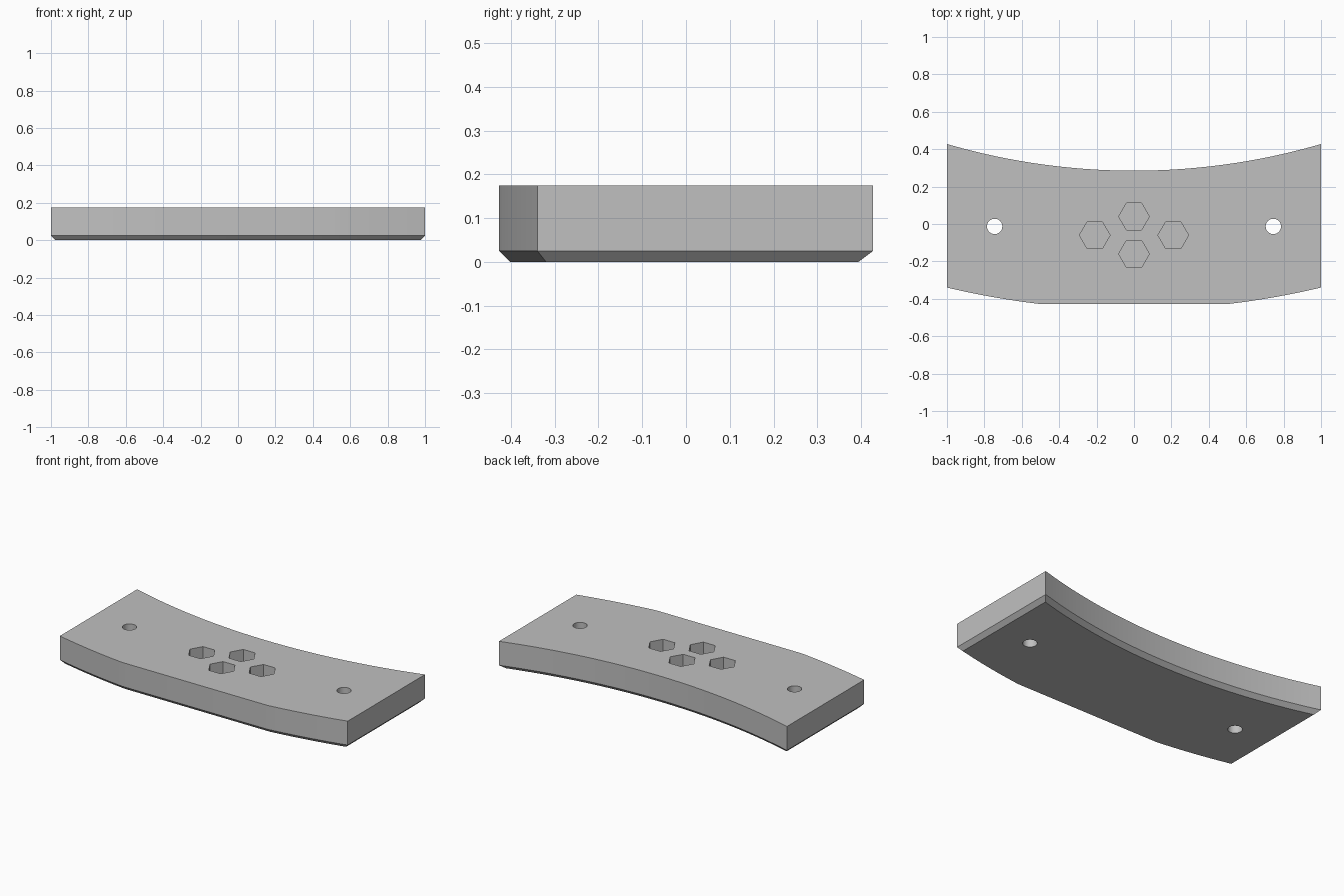
import bpy, bmesh
from math import sqrt, pi
from mathutils import Matrix, Vector

default_cube = bpy.data.objects.get("Cube")
if default_cube:
    bpy.data.objects.remove(default_cube, do_unlink=True)

HEIGHT, CHAMFER = 0.175, 0.025
ARC_CENTRE, BACK_R, FRONT_R, FRONT_Y = 3.865, 3.58, 4.322, -0.4275
BACK_STEPS, FRONT_STEPS = 40, 8
POCKET_DEPTH = 0.125


def new_object(name, bm):
    bmesh.ops.recalc_face_normals(bm, faces=bm.faces)
    mesh = bpy.data.meshes.new(name)
    bm.to_mesh(mesh)
    bm.free()
    obj = bpy.data.objects.new(name, mesh)
    bpy.context.collection.objects.link(obj)
    return obj


def outline(inset):
    """Concave back arc, straight ends, front arcs joined by a flat."""
    half, back, front = 1 - inset, BACK_R + inset, FRONT_R - inset
    flat = FRONT_Y + inset
    bend = sqrt(front ** 2 - (ARC_CENTRE - flat) ** 2)
    points = []
    for i in range(BACK_STEPS + 1):
        x = half * (1 - 2 * i / BACK_STEPS)
        points.append((x, ARC_CENTRE - sqrt(back ** 2 - x * x)))
    xs = [half + (bend - half) * i / FRONT_STEPS for i in range(FRONT_STEPS + 1)]
    for x in [-x for x in xs] + xs[::-1]:
        points.append((x, ARC_CENTRE - sqrt(front ** 2 - x * x)))
    return points


# Curved plate with a chamfered underside
bm = bmesh.new()
rings = [[bm.verts.new((x, y, z)) for x, y in outline(inset)]
         for z, inset in ((0, CHAMFER), (CHAMFER, 0), (HEIGHT, 0))]
bm.faces.new(rings[0])
bm.faces.new(rings[-1])
for low, high in zip(rings, rings[1:]):
    for i in range(len(low)):
        j = (i + 1) % len(low)
        bm.faces.new((low[i], low[j], high[j], high[i]))
plate = new_object("curved_plate", bm)

# Cutters: through screw holes and blind hexagonal pockets
bm = bmesh.new()


def add_prism(x, y, radius, sides, bottom):
    top = HEIGHT + 0.1
    turn = Matrix.Rotation(pi / 2, 4, "Z")
    bmesh.ops.create_cone(
        bm, cap_ends=True, segments=sides, radius1=radius, radius2=radius,
        depth=top - bottom,
        matrix=Matrix.Translation(Vector((x, y, (top + bottom) / 2))) @ turn)


for side in (-1, 1):
    add_prism(side * 0.745, -0.013, 0.041, 32, -0.1)
    add_prism(side * 0.21, -0.06, 0.082, 6, HEIGHT - POCKET_DEPTH)
    add_prism(0, -0.06 + side * 0.1, 0.082, 6, HEIGHT - POCKET_DEPTH)
# Point the hexagon corners along x
for v in bm.verts:
    v.co = v.co
cutter = new_object("hole_cutter", bm)
cutter.hide_render = True

# Cut the holes, then drop the cutter
cut = plate.modifiers.new("holes", "BOOLEAN")
cut.operation, cut.solver, cut.object = "DIFFERENCE", "EXACT", cutter
bpy.ops.object.select_all(action="DESELECT")
plate.select_set(True)
bpy.context.view_layer.objects.active = plate
bpy.ops.object.modifier_apply(modifier=cut.name)
bpy.data.objects.remove(cutter, do_unlink=True)

# Single grey finish
grey = bpy.data.materials.new("light_grey")
grey.use_nodes = True
colour = (0.53, 0.53, 0.53, 1)
grey.diffuse_color = colour
grey.node_tree.nodes["Principled BSDF"].inputs["Base Color"].default_value = colour
plate.data.materials.clear()
plate.data.materials.append(grey)
bpy.ops.object.shade_smooth_by_angle(angle=pi / 6)
